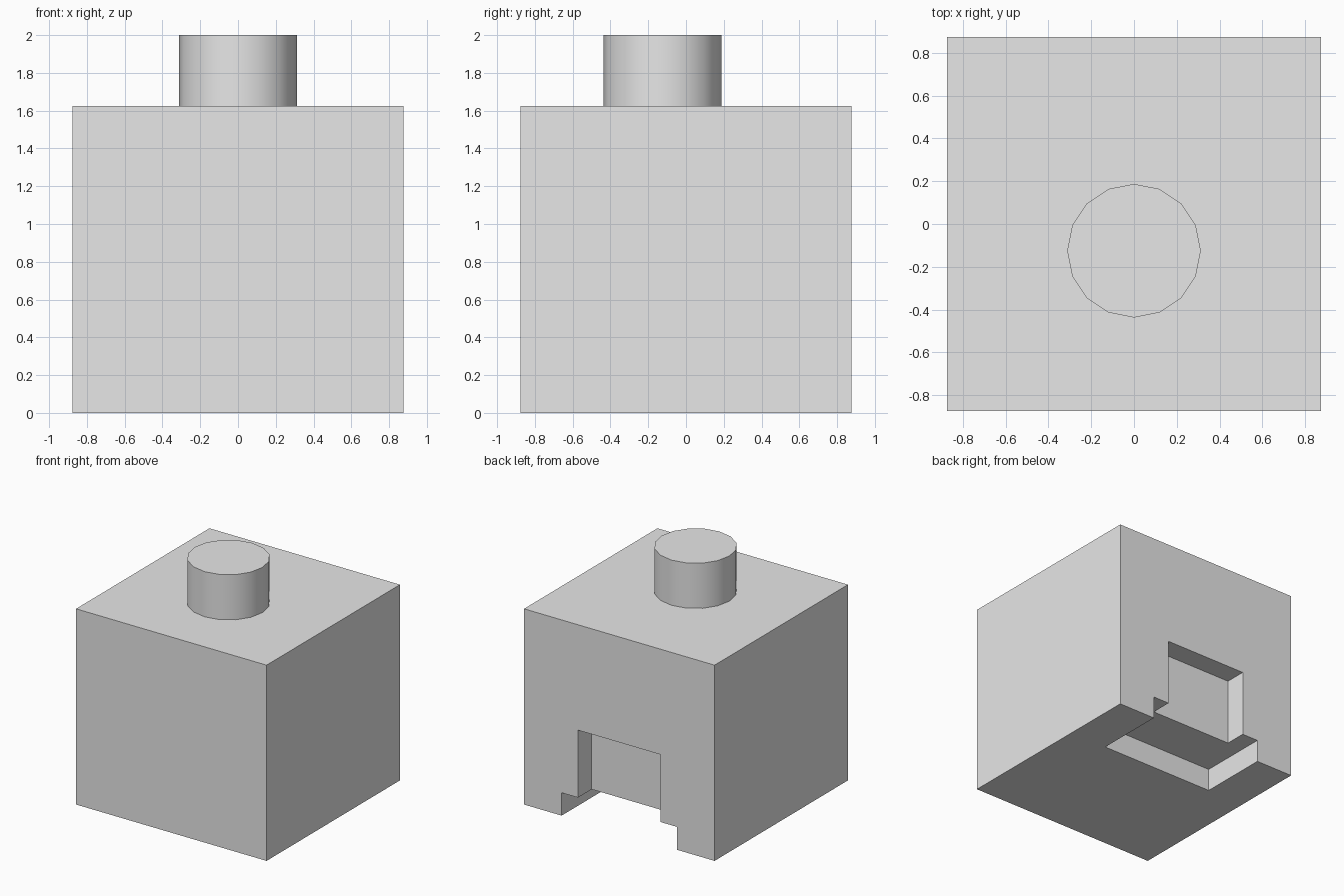
import bpy
import math

default_cube = bpy.data.objects.get("Cube")
if default_cube:
    bpy.data.objects.remove(default_cube, do_unlink=True)

# Single plain grey
grey = bpy.data.materials.new("light grey")
grey.use_nodes = True
grey.diffuse_color = (0.8, 0.8, 0.8, 1)
grey.node_tree.nodes["Principled BSDF"].inputs["Base Color"].default_value = (0.8, 0.8, 0.8, 1)

HALF = 0.875      # half width of the block
BODY_TOP = 1.625


def box(name, x, y, z):
    """Box spanning the given (low, high) ranges."""
    ranges = (x, y, z)
    bpy.ops.mesh.primitive_cube_add(size=1, location=[(a + b) / 2 for a, b in ranges])
    obj = bpy.context.object
    obj.name = name
    obj.scale = [b - a for a, b in ranges]
    bpy.ops.object.transform_apply(location=True, scale=True)
    obj.data.materials.append(grey)
    return obj


def cut_back(target, name, half_width, depth, height):
    """Cut an open-bottomed recess into the back of the target."""
    cutter = box(name, (-half_width, half_width), (HALF - depth, HALF + 0.2), (-0.2, height))
    cutter.hide_render = True
    mod = target.modifiers.new(name, 'BOOLEAN')
    mod.operation = 'DIFFERENCE'
    mod.solver = 'EXACT'
    mod.object = cutter
    bpy.context.view_layer.objects.active = target
    bpy.ops.object.modifier_apply(modifier=mod.name)
    bpy.data.objects.remove(cutter, do_unlink=True)


# Main block with a tall shallow recess and a low deep slot at the back
block = box("block", (-HALF, HALF), (-HALF, HALF), (0, BODY_TOP))
cut_back(block, "tall_recess", 0.38, 0.18, 0.75)
cut_back(block, "low_slot", 0.53, 0.595, 0.19)

# Round stud on top, a little forward of centre
bpy.ops.mesh.primitive_cylinder_add(
    vertices=16, radius=0.3125, depth=2 - BODY_TOP,
    location=(0, -0.125, (2 + BODY_TOP) / 2))
stud = bpy.context.object
stud.name = "top_stud"
stud.data.materials.append(grey)
bpy.ops.object.shade_smooth_by_angle(angle=math.radians(30))
